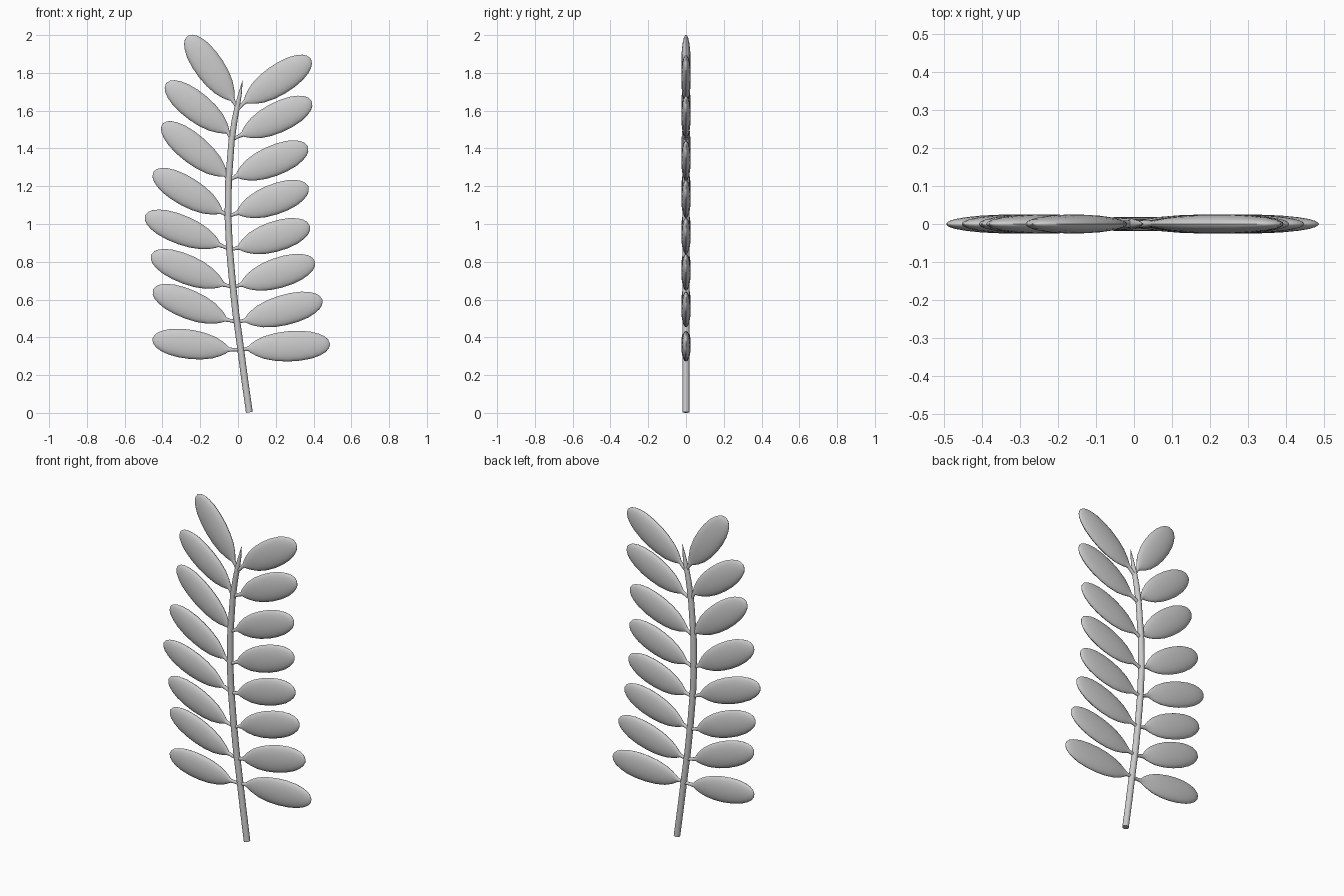
import bpy, bmesh, math
from mathutils import Vector

if "Cube" in bpy.data.objects:
    bpy.data.objects.remove(bpy.data.objects["Cube"])


def loft(name, rings, sides):
    """Skin through rings of (centre, across direction, half width, half thickness)."""
    bm = bmesh.new()
    loops = []
    for c, n, w, t in rings:
        loops.append([bm.verts.new(c + n * w * math.cos(a) + Vector((0, t * math.sin(a), 0)))
                      for a in (2 * math.pi * i / sides for i in range(sides))])
    for lo, hi in zip(loops, loops[1:]):
        for i in range(sides):
            j = (i + 1) % sides
            bm.faces.new((lo[i], lo[j], hi[j], hi[i]))
    bm.faces.new(loops[0][::-1])
    bm.faces.new(loops[-1])
    bmesh.ops.recalc_face_normals(bm, faces=bm.faces)
    me = bpy.data.meshes.new(name)
    bm.to_mesh(me)
    bm.free()
    ob = bpy.data.objects.new(name, me)
    bpy.context.collection.objects.link(ob)
    bpy.ops.object.select_all(action='DESELECT')
    ob.select_set(True)
    bpy.context.view_layer.objects.active = ob
    bpy.ops.object.shade_smooth_by_angle(angle=math.radians(40))
    return ob


def across(d):
    return Vector((d.z, 0, -d.x)).normalized()


# Curved central stem: x, z, radius
path = [(.06, .003, .018), (.035, .18, .018), (.01, .37, .018), (-.012, .53, .018),
        (-.03, .7, .018), (-.045, .87, .018), (-.053, 1.04, .018), (-.05, 1.23, .0175),
        (-.034, 1.44, .0165), (-.018, 1.55, .0155), (-.004, 1.62, .014),
        (.011, 1.69, .009), (.024, 1.76, .001)]
pts = [Vector((x, 0, z)) for x, z, r in path]
rings = []
for i, p in enumerate(pts):
    d = pts[min(i + 1, len(pts) - 1)] - pts[max(i - 1, 0)]
    rings.append((p, across(d), path[i][2], path[i][2]))
loft("stem", rings, 16)

# Blade outline: fraction along length, fraction of half width
outline = [(0, .16), (.03, .3), (.09, .5), (.19, .74), (.33, .92), (.48, 1), (.63, .99),
           (.77, .89), (.87, .72), (.94, .52), (.98, .31), (1, .04)]

# Leaflet pairs from the bottom: stem joint, right base and tip, left base and tip
pairs = [((.012, .335), (.055, .34), (.487, .365), (-.05, .335), (-.453, .39)),
         ((-.005, .48), (.04, .49), (.447, .598), (-.066, .495), (-.45, .652)),
         ((-.025, .665), (.02, .68), (.407, .802), (-.08, .68), (-.46, .837)),
         ((-.04, .865), (.005, .875), (.38, .99), (-.10, .89), (-.492, 1.045)),
         ((-.05, 1.04), (0, 1.06), (.373, 1.197), (-.09, 1.065), (-.448, 1.275)),
         ((-.05, 1.23), (-.005, 1.255), (.37, 1.41), (-.066, 1.26), (-.40, 1.53)),
         ((-.035, 1.445), (.025, 1.475), (.39, 1.65), (-.055, 1.49), (-.38, 1.745)),
         ((0, 1.61), (.04, 1.65), (.385, 1.875), (-.03, 1.66), (-.267, 1.995))]


def leaflet(name, joint, base, tip, half_width):
    j, b, t = (Vector((p[0], 0, p[1])) for p in (joint, base, tip))
    d = t - b
    n = across(d)
    # short stalk running into the blade
    rings = [(j, across(b - j), .01, .01), (j.lerp(b, .6), across(b - j), .009, .009)]
    rings += [(b + d * f, n, half_width * w, max(.025 * w, .009 if f < .1 else 0))
              for f, w in outline]
    loft(name, rings, 20)


for k, (joint, rb, rt, lb, lt) in enumerate(pairs, 1):
    leaflet(f"leaflet_right_{k}", joint, rb, rt, .08)
    leaflet(f"leaflet_left_{k}", joint, lb, lt, .077)
